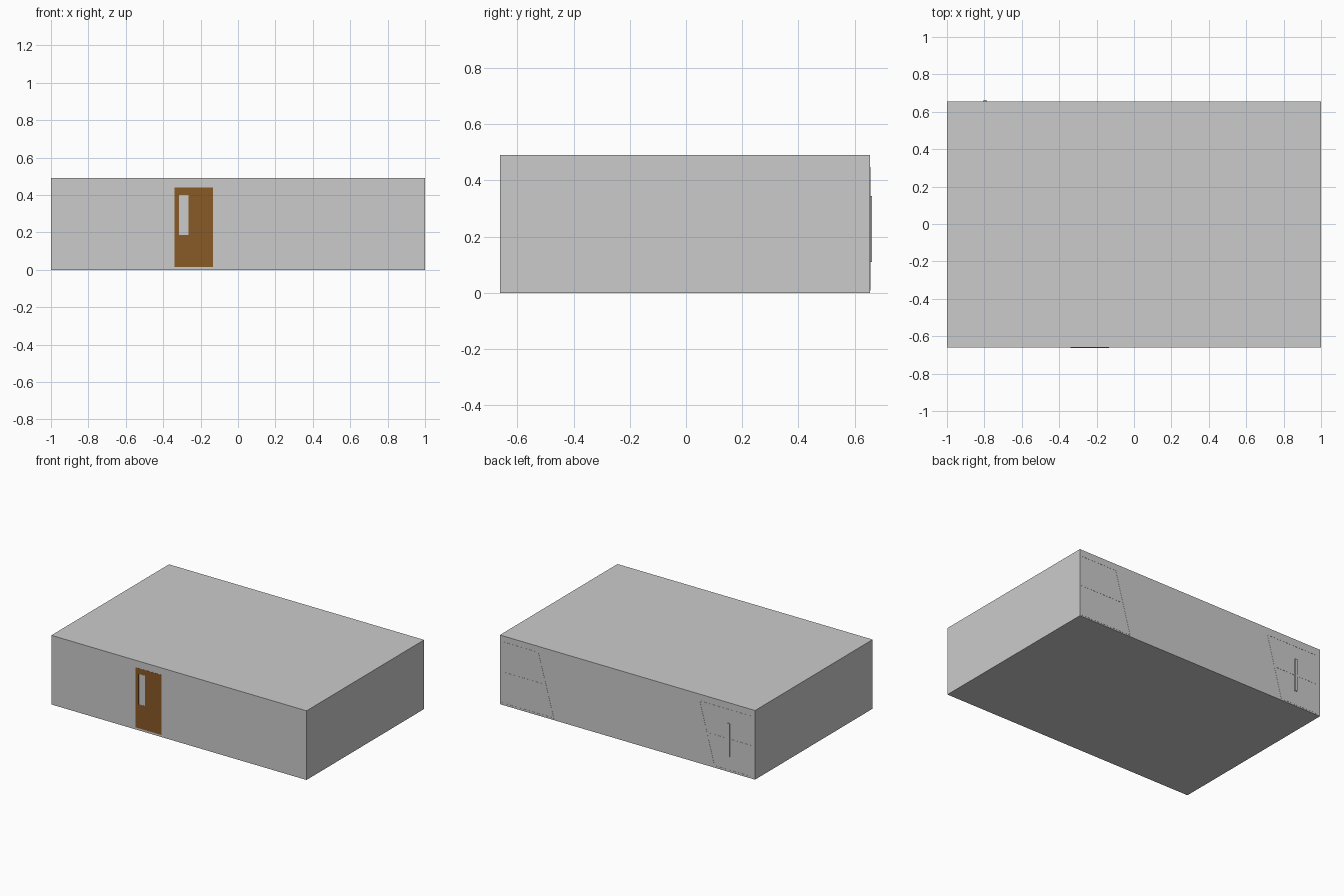
import bpy, bmesh
from mathutils import Vector

if "Cube" in bpy.data.objects:
    bpy.data.objects.remove(bpy.data.objects["Cube"])

FRONT, BACK, H = -0.661, 0.655, 0.49


def box(name, lo, hi):
    bm = bmesh.new()
    bmesh.ops.create_cube(bm, size=1)
    lo, hi = Vector(lo), Vector(hi)
    for v in bm.verts:
        v.co = Vector([(lo[i] + hi[i]) / 2 + v.co[i] * (hi[i] - lo[i]) for i in range(3)])
    return finish(name, bm)


def finish(name, bm):
    bmesh.ops.recalc_face_normals(bm, faces=bm.faces)
    me = bpy.data.meshes.new(name)
    bm.to_mesh(me)
    bm.free()
    ob = bpy.data.objects.new(name, me)
    bpy.context.collection.objects.link(ob)
    return ob


def back_strip(name, a, b, w=0.006, depth=0.001):
    """Thin flat strip on the back wall between two (x, z) points."""
    a, b = Vector(a), Vector(b)
    d = (b - a).normalized()
    n = Vector((-d.y, d.x)) * w / 2
    bm = bmesh.new()
    face = bm.faces.new([bm.verts.new((p.x, BACK - 0.001, p.y))
                         for p in (a + n, b + n, b - n, a - n)])
    ext = bmesh.ops.extrude_face_region(bm, geom=[face])
    for v in ext["geom"]:
        if isinstance(v, bmesh.types.BMVert):
            v.co.y = BACK + depth
    return finish(name, bm)


# Main building block
box("building", (-1, FRONT, 0), (1, BACK, H))

# Front door: frame of four panels around the narrow window opening
brown = bpy.data.materials.new("door_brown")
brown.diffuse_color = (0.25, 0.10, 0.02, 1)
brown.use_nodes = True
brown.node_tree.nodes["Principled BSDF"].inputs["Base Color"].default_value = brown.diffuse_color
for name, x0, x1, z0, z1 in (
        ("door_hinge_stile", -0.34, -0.315, 0.015, 0.44),
        ("door_main_panel", -0.265, -0.135, 0.015, 0.44),
        ("door_top_rail", -0.315, -0.265, 0.40, 0.44),
        ("door_lower_panel", -0.315, -0.265, 0.015, 0.185)):
    ob = box(name, (x0, FRONT - 0.001, z0), (x1, FRONT + 0.001, z1))
    ob.data.materials.append(brown)

# Slanted window outlines and middle bars on the back wall
windows = {
    "left_window": [(0.992, 0.445), (0.70, 0.445), (0.58, 0.012), (0.992, 0.012)],
    "right_window": [(-0.975, 0.44), (-0.565, 0.44), (-0.68, 0.012), (-0.975, 0.012)],
}
for name, pts in windows.items():
    for i in range(3):
        back_strip(f"{name}_frame_{i}", pts[i], pts[i + 1])
back_strip("left_window_middle_bar", (0.992, 0.23), (0.65, 0.23), 0.01)
back_strip("right_window_middle_bar", (-0.97, 0.23), (-0.615, 0.23), 0.01)

# Projecting upright of the right window
box("right_window_upright", (-0.805, BACK - 0.002, 0.11), (-0.789, 0.662, 0.345))
